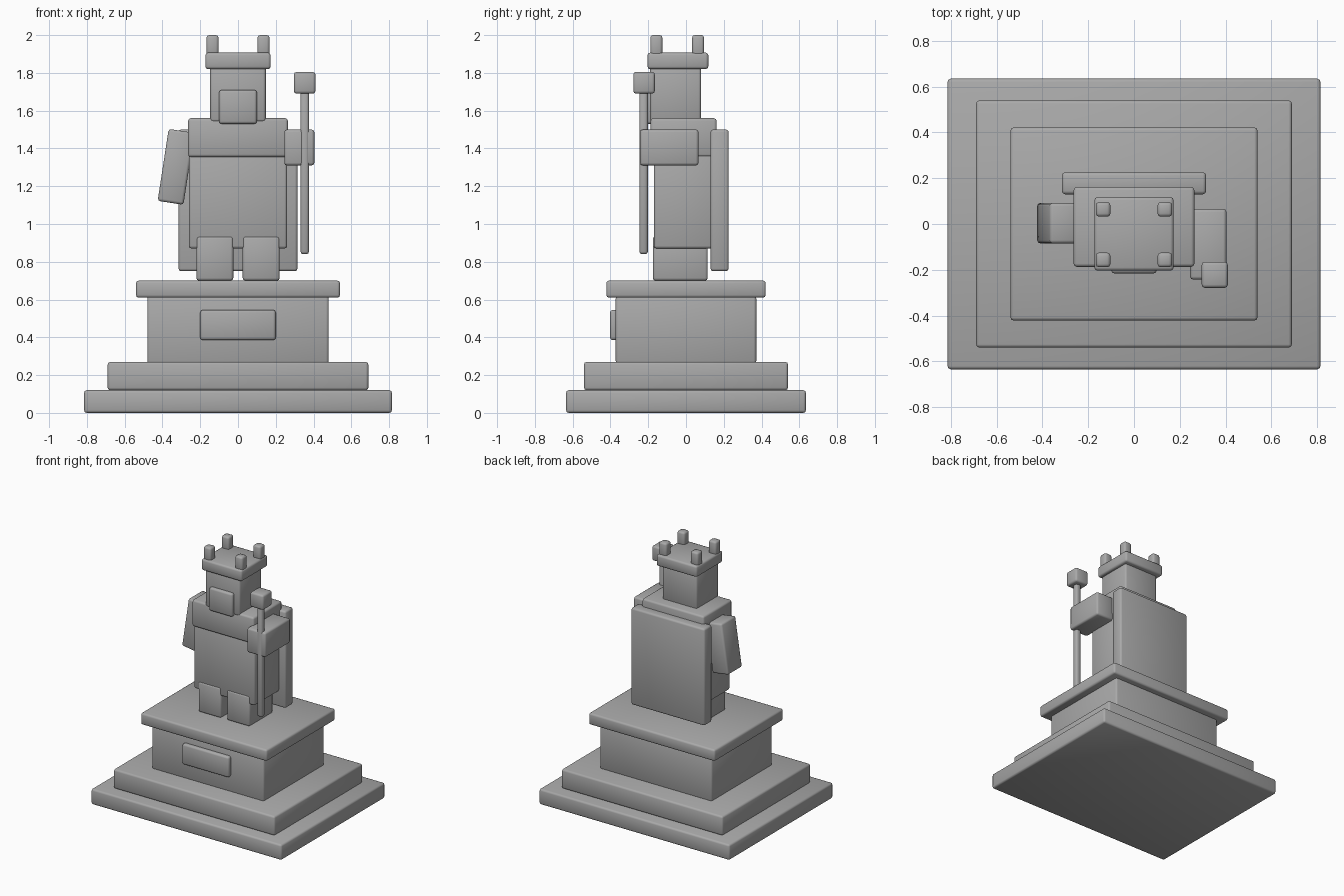
import bpy
import math

if "Cube" in bpy.data.objects:
    bpy.data.objects.remove(bpy.data.objects["Cube"], do_unlink=True)

stone = bpy.data.materials.new("grey stone")
stone.use_nodes = True
GREY = (0.4, 0.4, 0.4, 1)
stone.diffuse_color = GREY
stone.node_tree.nodes["Principled BSDF"].inputs["Base Color"].default_value = GREY


def block(name, x, y, z, bevel=0.014, tilt=0):
    """Softly bevelled box spanning the given (min, max) ranges."""
    spans = (x, y, z)
    bpy.ops.mesh.primitive_cube_add(size=1, location=[sum(s) / 2 for s in spans])
    ob = bpy.context.object
    ob.name = name
    ob.scale = [s[1] - s[0] for s in spans]
    bpy.ops.object.transform_apply(location=False, rotation=False, scale=True)
    ob.rotation_euler.y = math.radians(tilt)
    ob.data.materials.append(stone)
    mod = ob.modifiers.new("soft edges", "BEVEL")
    mod.width = bevel
    mod.segments = 2
    bpy.ops.object.shade_smooth()
    return ob


def centred(name, half_x, y, z, **kw):
    return block(name, (-half_x, half_x), y, z, **kw)


# Stepped pedestal
centred("lower_step", 0.815, (-0.635, 0.635), (0, 0.12))
centred("upper_step", 0.69, (-0.54, 0.54), (0.12, 0.27))
centred("pedestal", 0.48, (-0.372, 0.372), (0.26, 0.62))
centred("pedestal_cap", 0.54, (-0.422, 0.422), (0.61, 0.70))
centred("plaque", 0.20, (-0.402, -0.36), (0.385, 0.545))

# Body and cape
centred("robe", 0.26, (-0.17, 0.14), (0.87, 1.40))
centred("shoulders", 0.264, (-0.187, 0.162), (1.355, 1.56))
centred("cape", 0.315, (0.13, 0.226), (0.75, 1.50))
for side, label in ((-1, "right"), (1, "left")):
    x = sorted((side * 0.025, side * 0.22))
    block(label + "_foot", x, (-0.175, 0.115), (0.70, 0.935))

# Arms
block("right_arm", (-0.397, -0.259), (-0.085, 0.092), (1.11, 1.495), tilt=8.7)
block("left_arm", (0.245, 0.404), (-0.243, 0.066), (1.31, 1.50))

# Head with beard and crown
centred("head", 0.147, (-0.19, 0.08), (1.54, 1.84))
centred("beard", 0.10, (-0.216, -0.17), (1.53, 1.71))
centred("crown_band", 0.173, (-0.204, 0.118), (1.82, 1.907))
for side, label in ((-1, "right"), (1, "left")):
    for y, place in ((-0.157, "front"), (0.064, "back")):
        x = side * 0.135
        block(f"crown_point_{place}_{label}", (x - 0.032, x + 0.032),
              (y - 0.032, y + 0.032), (1.88, 2.0))

# Sceptre
block("sceptre_rod", (0.331, 0.376), (-0.247, -0.202), (0.84, 1.72))
block("sceptre_head", (0.296, 0.41), (-0.279, -0.165), (1.69, 1.805))
